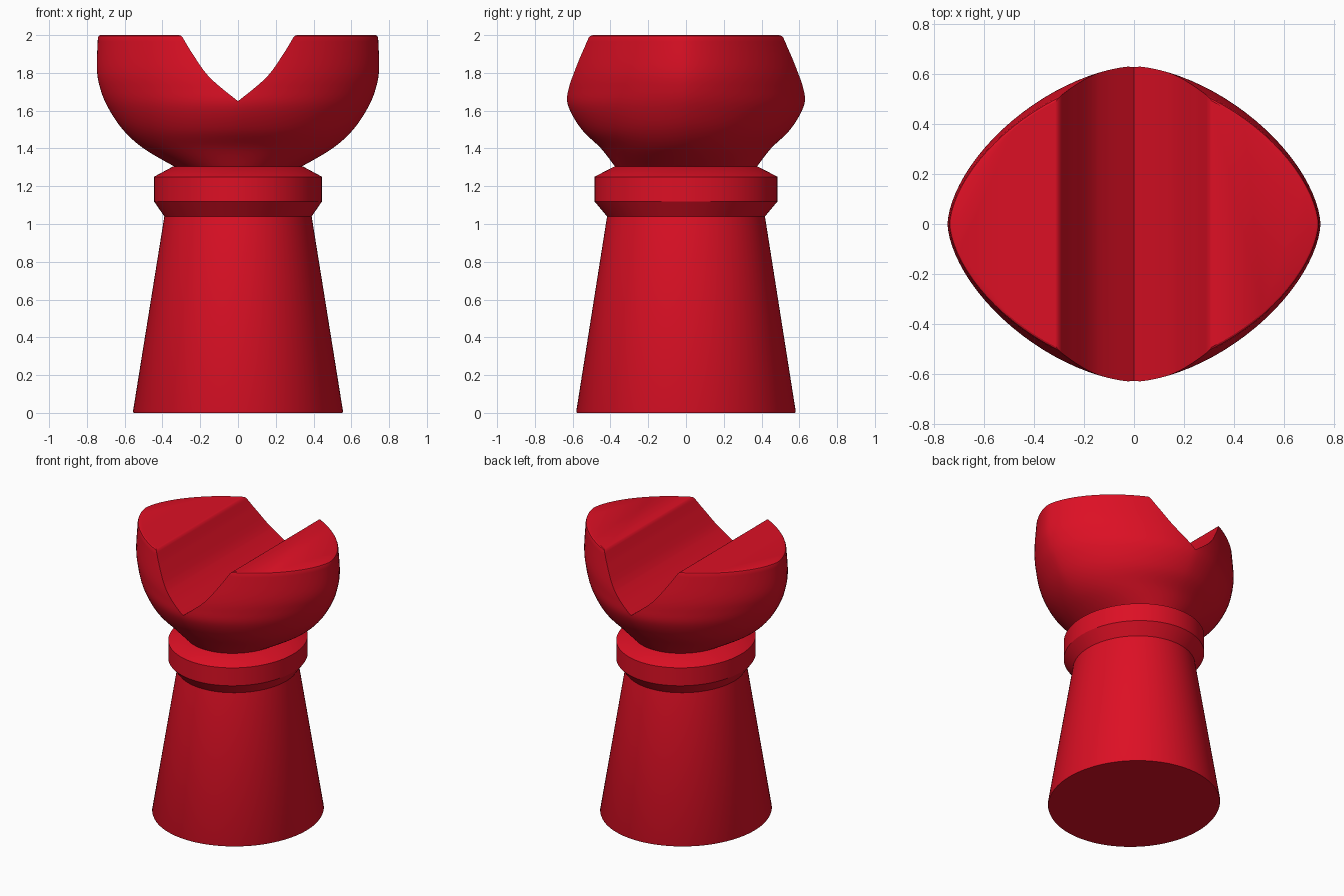
import bpy, bmesh
from math import sin, cos, pi, radians, copysign

cube = bpy.data.objects.get("Cube")
if cube:
    bpy.data.objects.remove(cube, do_unlink=True)

red = bpy.data.materials.new("red")
red.use_nodes = True
red.diffuse_color = (0.72, 0.005, 0.018, 1)
red.node_tree.nodes["Principled BSDF"].inputs["Base Color"].default_value = red.diffuse_color


def add_object(name, bm):
    bmesh.ops.recalc_face_normals(bm, faces=bm.faces)
    mesh = bpy.data.meshes.new(name)
    bm.to_mesh(mesh)
    bm.free()
    mesh.materials.append(red)
    obj = bpy.data.objects.new(name, mesh)
    bpy.context.collection.objects.link(obj)
    return obj


def select(obj):
    bpy.ops.object.select_all(action="DESELECT")
    obj.select_set(True)
    bpy.context.view_layer.objects.active = obj


def spline(points, steps=6):
    """Smooth curve through the points."""
    p = [points[0]] + points + [points[-1]]
    out = []
    for a, b, c, d in zip(p, p[1:], p[2:], p[3:]):
        for i in range(steps):
            t = i / steps
            out.append(tuple(
                (2 * q + (r - o) * t + (2 * o - 5 * q + 4 * r - s) * t ** 2
                 + (3 * q - o - 3 * r + s) * t ** 3) / 2
                for o, q, r, s in zip(a, b, c, d)))
    return out + [points[-1]]


def loft(name, sections, sides=96):
    """Stack rings of (height, x radius, y radius, roundness)."""
    bm = bmesh.new()
    rings = []
    for z, rx, ry, power in sections:
        ring = []
        for i in range(sides):
            a = 2 * pi * i / sides
            c, s = cos(a), sin(a)
            ring.append(bm.verts.new((
                rx * copysign(abs(c) ** (2 / power), c),
                ry * copysign(abs(s) ** (2 / power), s), z)))
        rings.append(ring)
    for low, high in zip(rings, rings[1:]):
        for i in range(sides):
            j = (i + 1) % sides
            bm.faces.new((low[i], low[j], high[j], high[i]))
    bm.faces.new(rings[0])
    bm.faces.new(rings[-1])
    return add_object(name, bm)


# Tapered oval shaft
shaft = loft("shaft", [(0, 0.553, 0.578, 2), (0.008, 0.556, 0.581, 2),
                       (1.04, 0.39, 0.418, 2)])

# Collar ring with sloped edges
collar = loft("collar", [(1.04, 0.39, 0.418, 2), (1.12, 0.445, 0.485, 2),
                         (1.25, 0.445, 0.485, 2), (1.305, 0.343, 0.378, 2)])

# Bowl-shaped head, oval below and almond-shaped above
head = loft("head", spline([
    (1.303, 0.335, 0.375, 2.0), (1.4, 0.5, 0.45, 1.9), (1.5, 0.61, 0.552, 1.77),
    (1.62, 0.69, 0.622, 1.68), (1.72, 0.73, 0.632, 1.65),
    (1.82, 0.747, 0.625, 1.65), (1.985, 0.742, 0.597, 1.65)])
    + [(1.996, 0.738, 0.592, 1.65), (2.0, 0.73, 0.585, 1.65)])

# Curved V notch cut through the head from front to back
half = spline([(0.0, 1.65), (0.15, 1.776), (0.24, 1.9), (0.292, 1.986)])
half += [(0.301, 1.996), (0.312, 2.0), (0.312, 2.2)]
outline = half + [(-x, z) for x, z in reversed(half[1:])]
bm = bmesh.new()
front = bm.faces.new([bm.verts.new((x, -1, z)) for x, z in outline])
prism = bmesh.ops.extrude_face_region(bm, geom=[front])
bmesh.ops.translate(bm, vec=(0, 2, 0),
                    verts=[g for g in prism["geom"] if isinstance(g, bmesh.types.BMVert)])
cutter = add_object("notch_cutter", bm)
cutter.hide_render = True

cut = head.modifiers.new("notch", "BOOLEAN")
cut.operation = "DIFFERENCE"
cut.solver = "EXACT"
cut.object = cutter
select(head)
bpy.ops.object.modifier_apply(modifier=cut.name)
bpy.data.objects.remove(cutter, do_unlink=True)

for part in (shaft, collar, head):
    select(part)
    bpy.ops.object.shade_smooth_by_angle(angle=radians(30))
